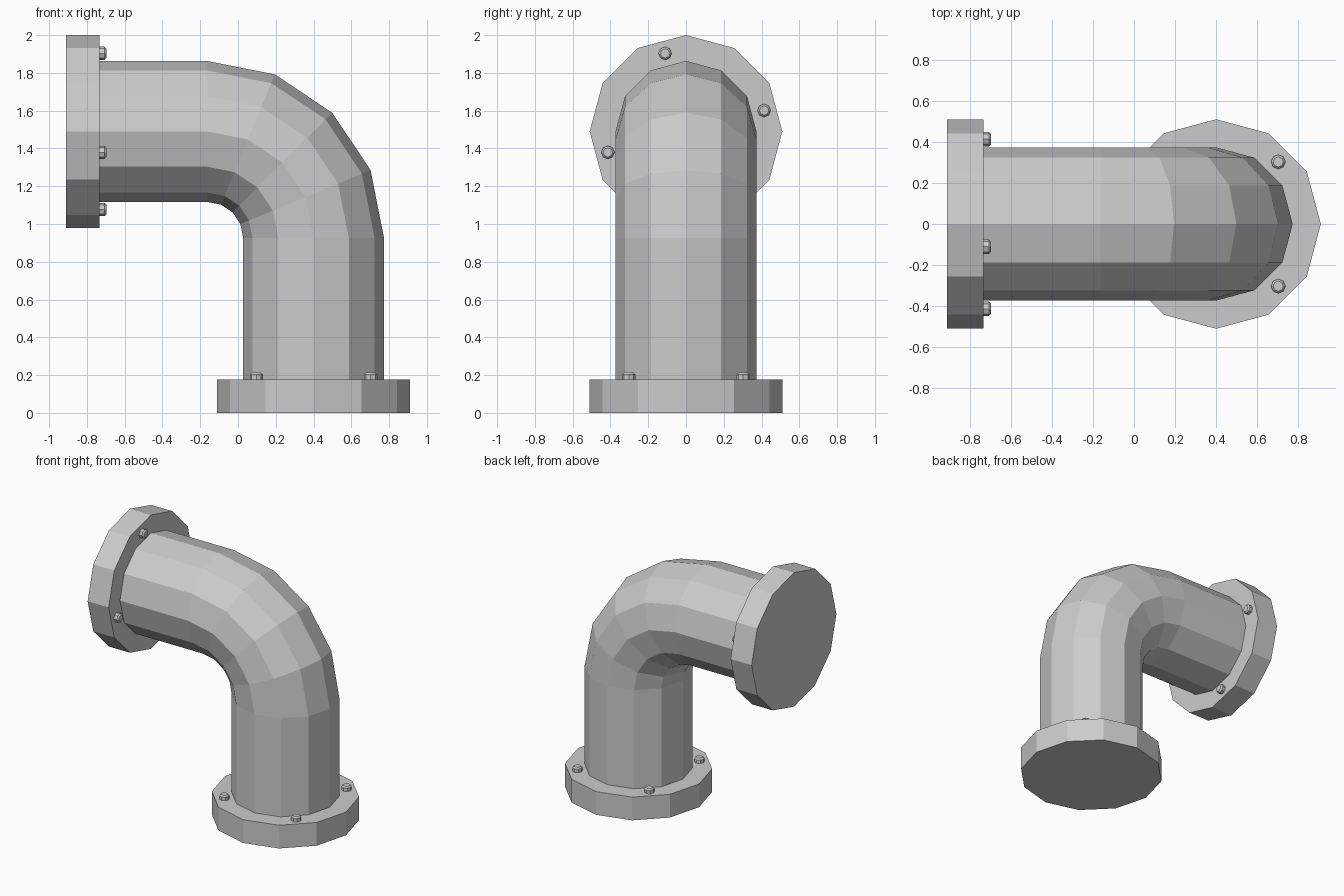
import bpy, bmesh
from math import cos, sin, pi, radians
from mathutils import Vector, Matrix

if "Cube" in bpy.data.objects:
    bpy.data.objects.remove(bpy.data.objects["Cube"])

PIPE_R, FLANGE_R, BOLT_CIRCLE = 0.373, 0.51, 0.428
AXIS_X, AXIS_Z = 0.40, 1.49          # centre lines of the two pipe legs
BEND = 0.563                         # bend radius of the centre line
CX, CZ = AXIS_X - BEND, AXIS_Z - BEND


def sweep(name, rings, sides):
    """Closed tube through rings of (centre, bend angle, radius)."""
    bm = bmesh.new()
    loops = []
    for c, a, r in rings:
        u = Vector((cos(a), 0, sin(a)))
        v = Vector((0, 1, 0))
        loops.append([bm.verts.new(Vector(c) + r * (cos(t) * u + sin(t) * v))
                      for t in (2 * pi * i / sides for i in range(sides))])
    for lo, hi in zip(loops, loops[1:]):
        for i in range(sides):
            j = (i + 1) % sides
            bm.faces.new((lo[i], lo[j], hi[j], hi[i]))
    bm.faces.new(loops[0][::-1])
    bm.faces.new(loops[-1])
    bmesh.ops.recalc_face_normals(bm, faces=bm.faces)
    mesh = bpy.data.meshes.new(name)
    bm.to_mesh(mesh)
    bm.free()
    ob = bpy.data.objects.new(name, mesh)
    bpy.context.collection.objects.link(ob)
    return ob


# Elbow pipe: straight leg, four-segment bend, straight leg
path = [((AXIS_X, 0, 0.16), 0, PIPE_R)]
for k in range(5):
    a = radians(22.5 * k)
    path.append(((CX + BEND * cos(a), 0, CZ + BEND * sin(a)), a, PIPE_R))
path.append(((-0.715 - 0.04, 0, AXIS_Z), pi / 2, PIPE_R))
sweep("elbow_pipe", path, 12)

# Flanges with four bolts each, placed by a frame whose z points into the pipe
lower = Matrix.Translation((AXIS_X, 0, 0))
upper = Matrix.Translation((-0.91, 0, AXIS_Z)) @ Matrix.Rotation(pi / 2, 4, 'Y')
for label, frame, start in (("lower", lower, 45), ("upper", upper, 15)):
    flange = sweep(label + "_flange",
                   [((0, 0, 0), 0, FLANGE_R), ((0, 0, 0.177), 0, FLANGE_R)], 12)
    flange.matrix_world = frame
    for i in range(4):
        # local x of the upper frame points down, so its angle runs from -z
        a = radians(start + 90 * i)
        bolt = sweep(f"{label}_bolt_{i + 1}",
                     [((0, 0, -0.01), 0, 0.035), ((0, 0, 0.026), 0, 0.035),
                      ((0, 0, 0.036), 0, 0.025)], 8)
        bolt.matrix_world = frame @ Matrix.Translation(
            (BOLT_CIRCLE * cos(a), BOLT_CIRCLE * sin(a), 0.177))
